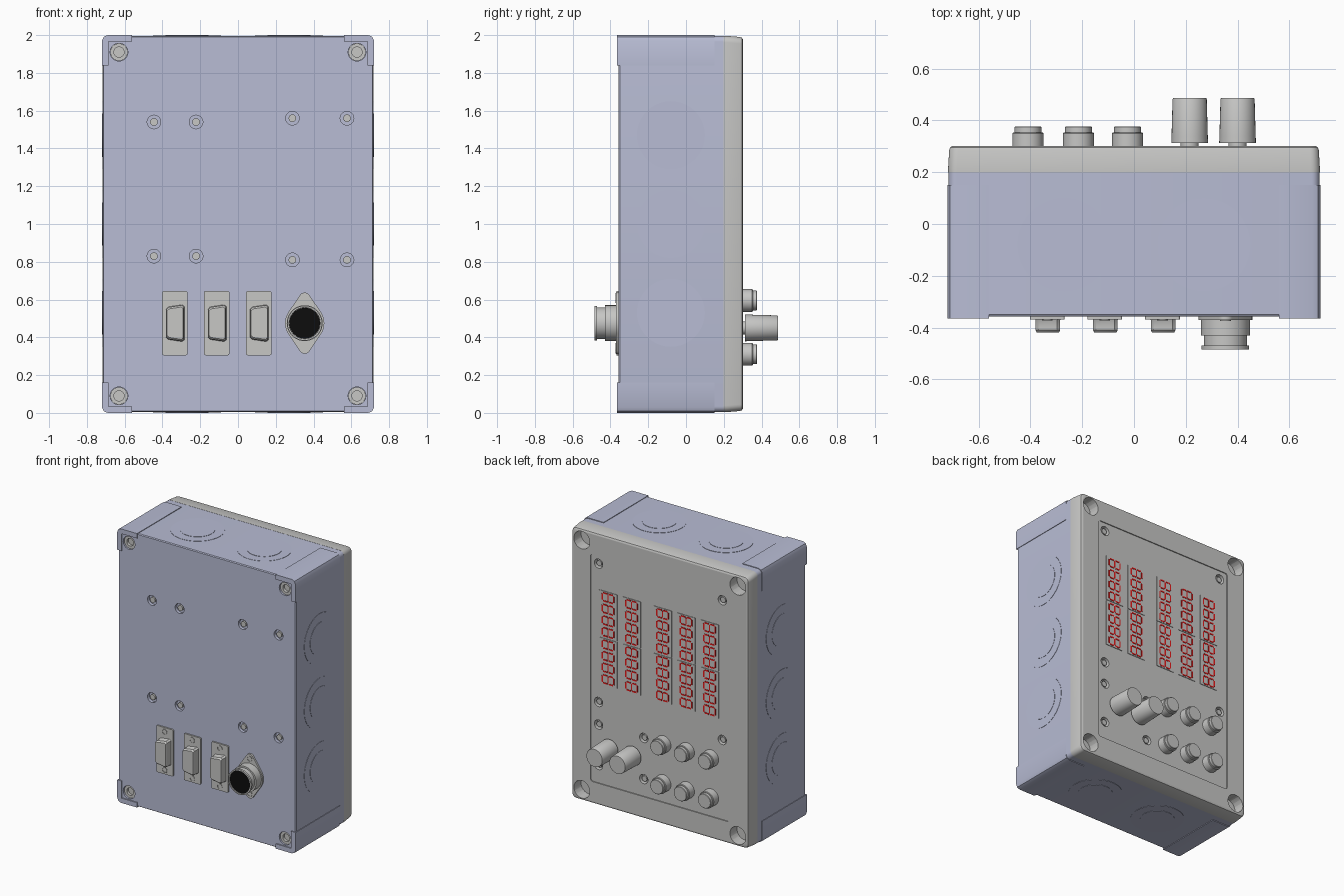
import bpy, bmesh, math

if "Cube" in bpy.data.objects:
    bpy.data.objects.remove(bpy.data.objects["Cube"])

def mat(name, c):
    m = bpy.data.materials.new(name)
    m.diffuse_color = (*c, 1)
    m.use_nodes = True
    m.node_tree.nodes["Principled BSDF"].inputs["Base Color"].default_value = m.diffuse_color
    return m

BLUE = mat("blue grey plastic", (0.48, 0.505, 0.66))
GREY = mat("light grey", (0.57, 0.57, 0.56))
BLACK = mat("black", (0.004, 0.004, 0.004))
RED = mat("red segment", (0.85, 0.01, 0.01))

def finish(name, bm, m, smooth=True):
    bmesh.ops.recalc_face_normals(bm, faces=bm.faces)
    me = bpy.data.meshes.new(name)
    bm.to_mesh(me)
    bm.free()
    ob = bpy.data.objects.new(name, me)
    bpy.context.collection.objects.link(ob)
    me.materials.append(m)
    if smooth:
        bpy.ops.object.select_all(action='DESELECT')
        ob.select_set(True)
        bpy.context.view_layer.objects.active = ob
        bpy.ops.object.shade_smooth_by_angle(angle=math.radians(35))
    return ob

def loft(bm, rings):
    """Skin matching rings of points and cap the ends."""
    vs = [[bm.verts.new(p) for p in r] for r in rings]
    n = len(vs[0])
    for a, b in zip(vs, vs[1:]):
        for i in range(n):
            bm.faces.new((a[i], a[(i + 1) % n], b[(i + 1) % n], b[i]))
    bm.faces.new(vs[0])
    bm.faces.new(vs[-1])

def circle(r, n=32):
    return [(r * math.cos(2 * math.pi * i / n), r * math.sin(2 * math.pi * i / n)) for i in range(n)]

def turned(bm, x, z, prof, n=32):
    """Round part along y from (y, radius) pairs."""
    loft(bm, [[(x + u, y, z + v) for u, v in circle(r, n)] for y, r in prof])

def box(bm, x0, x1, y0, y1, z0, z1):
    loft(bm, [[(x0, y, z0), (x1, y, z0), (x1, y, z1), (x0, y, z1)] for y in (y0, y1)])

def rounded(hx, hz, r, y, cx=0, cz=1, n=6):
    """Rounded rectangle in the xz plane."""
    pts = []
    for k, (sx, sz) in enumerate(((1, 1), (-1, 1), (-1, -1), (1, -1))):
        for i in range(n + 1):
            a = math.pi / 2 * (k + i / n)
            pts.append((cx + sx * (hx - r) + r * math.cos(a), y, cz + sz * (hz - r) + r * math.sin(a)))
    return pts

def cut(ob, bm):
    """Subtract a cutter mesh and remove the cutter."""
    c = finish("cutter", bm, ob.data.materials[0], False)
    c.hide_render = True
    md = ob.modifiers.new("cut", 'BOOLEAN')
    md.operation, md.solver, md.object = 'DIFFERENCE', 'EXACT', c
    bpy.ops.object.select_all(action='DESELECT')
    ob.select_set(True)
    bpy.context.view_layer.objects.active = ob
    bpy.ops.object.modifier_apply(modifier="cut")
    bpy.data.objects.remove(c)
    bpy.ops.object.shade_smooth_by_angle(angle=math.radians(35))

CORNERS = [(sx * 0.63, 1 + sz * 0.91) for sx in (-1, 1) for sz in (-1, 1)]
MOUNTS = [(-.445, 1.54), (-.222, 1.54), (-.445, .83), (-.222, .83),
          (.288, 1.56), (.577, 1.56), (.288, .81), (.577, .81)]
PANEL_SCREWS = [(.5, 1.77), (-.5, 1.77), (.5, .76), (-.5, .75),
                (.5, .595), (.135, .595), (.5, .30), (.135, .295)]

# enclosure base with screw holes
bm = bmesh.new()
loft(bm, [rounded(.711, .991, .025, -.357), rounded(.716, .996, .03, -.35), rounded(.716, .995, .03, .198)])
base = finish("enclosure_base", bm, BLUE)
bm = bmesh.new()
for x, z in CORNERS:
    turned(bm, x, z, [(-.4, .047), (-.31, .047)])
for x, z in MOUNTS:
    turned(bm, x, z, [(-.4, .036), (-.335, .036)])
cut(base, bm)

# screw heads seated in the base
bm = bmesh.new()
for x, z in CORNERS:
    turned(bm, x, z, [(-.312, .046), (-.345, .046), (-.345, .027), (-.325, .027)])
for x, z in MOUNTS:
    turned(bm, x, z, [(-.33, .02), (-.35, .02)])
finish("base_screws", bm, GREY)

# raised corner pads, L shaped in section
bm = bmesh.new()
for sx in (-1, 1):
    for sz in (-1, 1):
        sec = [(.56, 1), (.69, 1), (.711, .991), (.72, .97), (.72, .84), (.685, .84), (.685, .965), (.56, .965)]
        loft(bm, [[(sx * x, y, 1 + sz * z) for x, z in sec] for y in (-.365, .15)])
finish("corner_pads", bm, BLUE)

# lid with shallow recessed panel and deep corner holes
bm = bmesh.new()
loft(bm, [rounded(.718, .996, .035, .198), rounded(.718, .996, .035, .215), rounded(.714, .99, .035, .285),
          rounded(.71, .986, .032, .296), rounded(.70, .976, .028, .302)])
lid = finish("lid", bm, GREY)
bm = bmesh.new()
loft(bm, [rounded(.56, .83, .02, y) for y in (.295, .4)])
for x, z in CORNERS:
    turned(bm, x, z, [(.22, .064), (.4, .064)])
cut(lid, bm)
bm = bmesh.new()
for x, z in PANEL_SCREWS:
    turned(bm, x, z, [(.26, .034), (.4, .034)])
cut(lid, bm)
bm = bmesh.new()
for x, z in PANEL_SCREWS:
    turned(bm, x, z, [(.255, .02), (.288, .02)])
finish("panel_screws", bm, GREY)

# stepped knockout discs on the four sides
bm = bmesh.new()
for R, h in ((.18, .002), (.115, .004)):
    for s in (-1, 1):
        for cx in (-.27, .27):
            loft(bm, [[(cx + u, -.08 + v, 1 + s * z) for u, v in circle(R, 40)] for z in (.99, .9955 + h)])
        for cz in (.53, 1.0, 1.47):
            loft(bm, [[(s * x, -.08 + u, cz + v) for u, v in circle(R, 40)] for x in (.71, .716 + h)])
finish("knockouts", bm, BLUE)

# D shaped sockets on the front
bm = bmesh.new()
for cx in (-.335, -.113, .11):
    loft(bm, [rounded(.067, .17, .008, y, cx, .475) for y in (-.354, -.368)])
    shell = [(-.045, -.072), (-.034, -.084), (.038, -.095), (.05, -.086),
             (.05, .086), (.038, .095), (-.034, .084), (-.045, .072)]
    loft(bm, [[(cx + x * k, y, .475 + z * k) for x, z in shell]
              for y, k in ((-.36, 1.08), (-.372, 1.0), (-.41, 1.0), (-.42, .9))])
    for z in (.335, .613):
        turned(bm, cx, z, [(-.36, .021), (-.372, .021), (-.372, .015), (-.369, .015)], 16)
finish("d_sockets", bm, GREY)

# round socket with diamond flange
cx, cz = .353, .475
bm = bmesh.new()
flange = []
for k, (ox, oz, r) in enumerate(((0, 0, .104), (0, .132, .03), (0, 0, .104), (0, -.132, .03))):
    for i in range(7):
        a = k * math.pi / 2 + (i / 6 - .5) * (1.1 if k % 2 == 0 else 2.0)
        flange.append((ox + r * math.cos(a), oz + r * math.sin(a)))
loft(bm, [[(cx + x, y, cz + z) for x, z in flange] for y in (-.354, -.37)])
for dz in (-.127, .127):
    turned(bm, cx, cz + dz, [(-.36, .021), (-.374, .021), (-.374, .016), (-.371, .016)], 16)
turned(bm, cx, cz, [(-.36, .095), (-.43, .095), (-.43, .083), (-.47, .083), (-.47, .092),
                    (-.485, .092), (-.485, .083), (-.475, .082)], 40)
finish("round_socket", bm, GREY)
bm = bmesh.new()
turned(bm, cx, cz, [(-.472, .081), (-.48, .081)], 40)
finish("round_socket_insert", bm, BLACK)

# push buttons
bm = bmesh.new()
for x in (-.41, -.215, -.025):
    for z in (.595, .31):
        turned(bm, x, z, [(.285, .06), (.35, .06), (.354, .057), (.354, .052), (.374, .052), (.376, .05)])
finish("push_buttons", bm, GREY)

# knobs on short shafts
bm = bmesh.new()
for x in (.215, .40):
    turned(bm, x, .45, [(.285, .035), (.312, .035), (.312, .071), (.34, .070), (.482, .066), (.486, .064)])
finish("knobs", bm, GREY)

# digit displays: two stacked blocks of four sideways digits in five columns
seg, plate = bmesh.new(), bmesh.new()
for cx in (.42, .23, -.02, -.21, -.40):
    for z0 in (.90, 1.245):
        box(plate, cx - .072, cx + .072, .29, .299, z0, z0 + .338)
        for d in range(4):
            cz = z0 + .042 + d * .0847
            bars = [(dx, 0, .005, .023) for dx in (-.046, 0, .046)]
            bars += [(dx, dz, .017, .005) for dx in (-.023, .023) for dz in (-.029, .029)]
            for dx, dz, hx, hz in bars:
                x, z = cx + dx, cz + dz
                box(seg, x - hx, x + hx, .296, .301, z - hz, z + hz)
finish("digit_segments", seg, RED, False)
finish("display_plates", plate, GREY, False)
